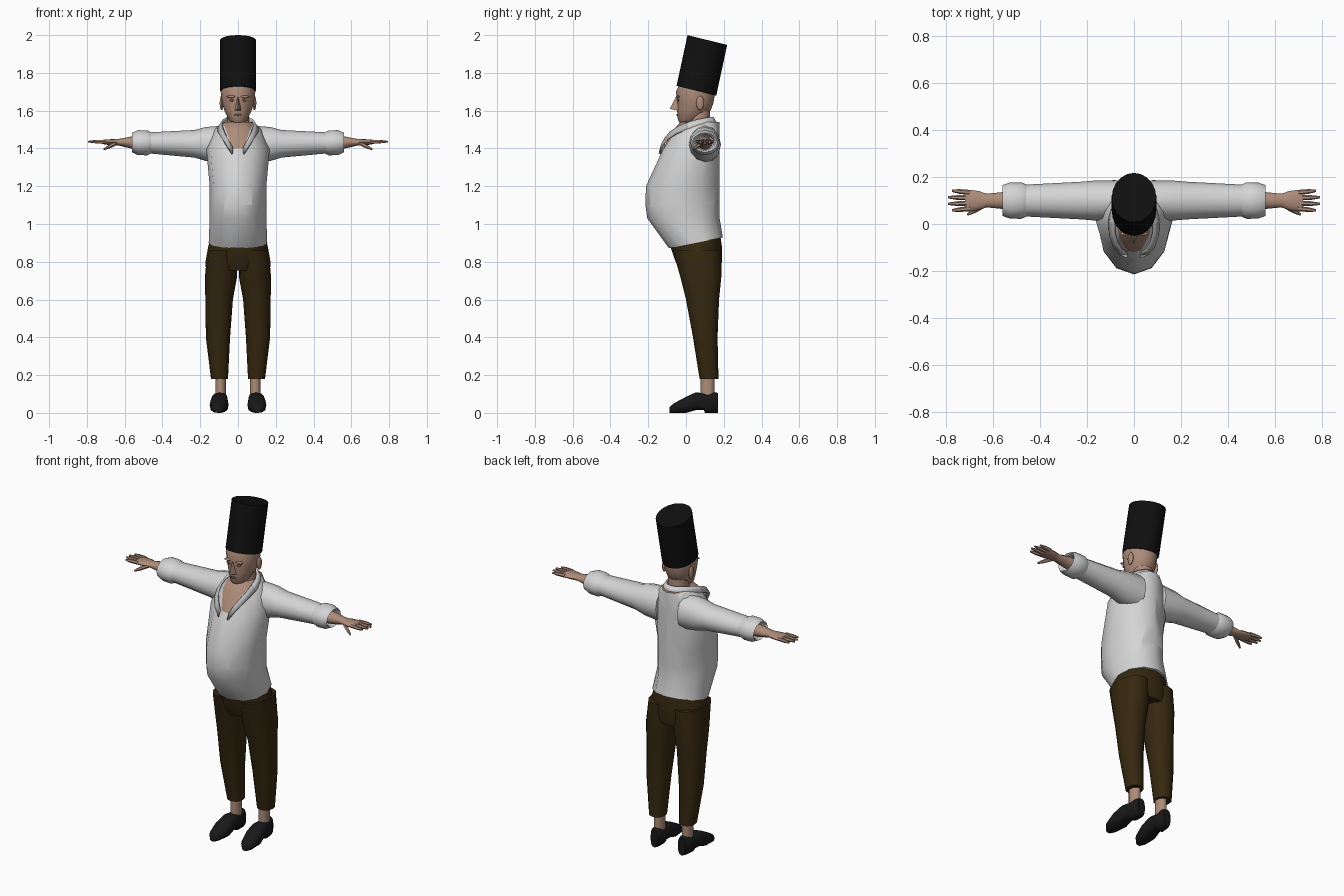
import bpy, bmesh, math
from mathutils import Vector

if "Cube" in bpy.data.objects:
    bpy.data.objects.remove(bpy.data.objects["Cube"], do_unlink=True)


def material(name, red, green, blue):
    mat = bpy.data.materials.new(name)
    mat.use_nodes = True
    colour = (red, green, blue, 1)
    mat.diffuse_color = colour
    shader = mat.node_tree.nodes["Principled BSDF"]
    shader.inputs["Base Color"].default_value = colour
    return mat


SHIRT = material("shirt white", .66, .66, .66)
COLLAR = material("collar grey", .48, .48, .48)
SKIN = material("skin", .42, .26, .19)
FEATURE = material("eye and lip brown", .2, .13, .1)
TROUSER = material("trouser brown", .036, .021, .005)
HAT = material("hat black", .005, .005, .005)
SHOE = material("shoe black", .009, .009, .01)


def oval(centre, u, v, sides=12, power=1):
    """Closed ring spanned by half-axes u and v; a power below one makes it boxier."""
    ring = []
    for i in range(sides):
        angle = math.tau * i / sides
        co, si = math.cos(angle), math.sin(angle)
        ring.append(Vector(centre)
                    + Vector(u) * math.copysign(abs(co) ** power, co)
                    + Vector(v) * math.copysign(abs(si) ** power, si))
    return ring


def slab(z, half_width, front, back, x=0, slope=0, power=1):
    """Horizontal ring given by its half-width, its front and its back."""
    depth = (back - front) / 2
    return oval((x, front + depth, z), (half_width, 0, 0), (0, depth, depth * slope), power=power)


def across(x, half_depth, half_height):
    """Ring around the slightly rising axis of the arm."""
    return oval((x, .1, 1.42 + .02 * x), (0, half_depth, 0), (0, 0, half_height))


def add_loft(bm, rings):
    loops = [[bm.verts.new(point) for point in ring] for ring in rings]
    for low, high in zip(loops, loops[1:]):
        for i in range(len(low)):
            bm.faces.new((low[i - 1], low[i], high[i], high[i - 1]))
    bm.faces.new(loops[0])
    bm.faces.new(loops[-1])


def finish(name, bm, materials, mirror=False):
    bmesh.ops.recalc_face_normals(bm, faces=bm.faces[:])
    mesh = bpy.data.meshes.new(name)
    bm.to_mesh(mesh)
    bm.free()
    for mat in materials:
        mesh.materials.append(mat)
    obj = bpy.data.objects.new(name, mesh)
    bpy.context.collection.objects.link(obj)
    bpy.ops.object.select_all(action='DESELECT')
    obj.select_set(True)
    bpy.context.view_layer.objects.active = obj
    bpy.ops.object.shade_smooth_by_angle(angle=math.radians(50))
    if mirror:
        obj.modifiers.new("mirror", 'MIRROR')
    return obj


def loft(name, mat, rings, mirror=False):
    bm = bmesh.new()
    add_loft(bm, rings)
    finish(name, bm, [mat], mirror)


def blob(name, mat, centre, size, mirror=False):
    bm = bmesh.new()
    bmesh.ops.create_uvsphere(bm, u_segments=12, v_segments=8, radius=1)
    bmesh.ops.scale(bm, vec=size, verts=bm.verts[:])
    bmesh.ops.translate(bm, vec=centre, verts=bm.verts[:])
    finish(name, bm, [mat], mirror)


# Shirt body: straight back, round belly, hem sloping down to the front
bm = bmesh.new()
rings = [slab(.9, .155, -.09, .195, slope=.2)]
for z, half_width, front in ((1.03, .15, -.205), (1.1, .15, -.215), (1.2, .15, -.212),
                             (1.4, .168, -.12), (1.5, .125, -.065), (1.54, .08, -.03)):
    rings.append(slab(z, half_width, front, .178))
add_loft(bm, rings)

# Open neck, cut into the front of the shirt body
neck_low, neck_half, neck_lean = 1.4, .03, .35
for side in (1, -1):
    bmesh.ops.bisect_plane(bm, geom=bm.verts[:] + bm.edges[:] + bm.faces[:],
                           plane_co=(side * neck_half, 0, neck_low),
                           plane_no=(side, 0, -neck_lean))
for face in bm.faces:
    middle = face.calc_center_median()
    rise = middle.z - neck_low
    if rise > 0 and middle.y < .08 and abs(middle.x) < neck_half + neck_lean * rise:
        face.material_index = 1
finish("shirt_body", bm, [SHIRT, SKIN])

# Sleeves, and rolled cuffs that turn back inside themselves
loft("sleeves", SHIRT, [across(.07, .085, .1), across(.17, .085, .09),
                        across(.23, .08, .073), across(.48, .067, .055)], mirror=True)
loft("cuffs", SHIRT, [across(.455, .066, .054), across(.48, .078, .066),
                      across(.53, .077, .066), across(.56, .066, .052),
                      across(.55, .055, .044), across(.5, .048, .038)], mirror=True)


# Collar: a strip that sweeps from the nape around the neck to the lapel tip
def collar_point(t, flare, drop):
    angle = math.pi * t
    return ((.07 + flare) * math.sin(angle) + .03 * t,
            .01 + (.13 + flare) * math.cos(angle),
            1.565 - drop - .16 * t ** 2.5)


bm = bmesh.new()
steps = 8
pairs = [[bm.verts.new(collar_point(i / steps, flare, drop))
          for flare, drop in ((0, 0), (.02, .035))] for i in range(steps + 1)]
for (top, bottom), (next_top, next_bottom) in zip(pairs, pairs[1:]):
    face = bm.faces.new((top, bottom, next_bottom, next_top))
    face.material_index = int(face.calc_center_median().y < 0)
collar = finish("collar", bm, [SHIRT, COLLAR], mirror=True)
thickness = collar.modifiers.new("thickness", 'SOLIDIFY')
thickness.thickness = .012
thickness.offset = 0


# Forearms and palms, with four fanned fingers and a lowered thumb
def add_digit(bm, root, tip):
    root, tip = Vector(root), Vector(tip)
    along = (tip - root).normalized()
    side = along.cross(Vector((0, 0, 1))).normalized()
    lift = side.cross(along)
    add_loft(bm, [oval(root.lerp(tip, t), side * radius, lift * radius, sides=6)
                  for t, radius in ((0, .011), (.6, .01), (1, .005))])


bm = bmesh.new()
add_loft(bm, [across(.49, .04, .036), across(.56, .036, .033), across(.63, .029, .018),
              across(.66, .04, .016), across(.7, .046, .014), across(.72, .042, .01)])
for i in range(4):
    spread = i - 1.5
    add_digit(bm, (.7, .1 + .023 * spread, 1.436),
              (.795 - .008 * spread ** 2, .1 + .028 * spread, 1.436))
add_digit(bm, (.64, .08, 1.43), (.71, .04, 1.395))
finish("arms_and_hands", bm, [SKIN], mirror=True)

# Neck and head
loft("neck", SKIN, [slab(1.46, .06, 0, .13), slab(1.6, .057, .02, .127)])
loft("head", SKIN, [slab(1.533, .025, -.03, .02), slab(1.55, .048, -.043, .07),
                    slab(1.6, .072, -.047, .13), slab(1.64, .084, -.047, .145),
                    slab(1.7, .092, -.053, .155), slab(1.74, .085, -.035, .145)])

# Nose wedge, ears, brows, eyes and lips
bm = bmesh.new()
for corner in ((0, -.045, 1.69), (0, -.086, 1.61), (.018, -.04, 1.6), (-.018, -.04, 1.6)):
    bm.verts.new(corner)
bmesh.ops.convex_hull(bm, input=bm.verts[:])
finish("nose", bm, [SKIN])
blob("ears", SKIN, (.087, .075, 1.64), (.01, .021, .038), mirror=True)
blob("brows", SKIN, (.036, -.041, 1.674), (.024, .009, .007), mirror=True)
blob("eyes", FEATURE, (.034, -.04, 1.655), (.014, .004, .006), mirror=True)
blob("lips", FEATURE, (0, -.046, 1.578), (.02, .005, .005))

# Tall hat, leaning back
loft("hat", HAT, [oval((0, y, z), (.095, 0, 0), (0, .105, -.026), sides=20)
                  for y, z in ((.055, 1.705), (.113, 1.974))])

# Trousers: hips, and legs that taper to the hem
loft("trouser_hips", TROUSER, [slab(.95, .14, -.08, .18), slab(.88, .158, -.083, .19),
                               slab(.8, .172, -.055, .19), slab(.755, .17, -.035, .183)])
loft("trouser_legs", TROUSER, [
    slab(z, half_width, front, back, x, power=.85) for z, x, half_width, front, back in (
        (.86, .082, .08, -.07, .188), (.72, .09, .085, -.03, .187),
        (.6, .1, .073, 0, .175), (.4, .106, .064, .037, .167),
        (.18, .098, .045, .072, .172))], mirror=True)

# Ankles
loft("ankles", SKIN, [slab(z, .028, .077, .152, x=.092) for z in (.08, .22)], mirror=True)

# Shoes: toes turned out, with a raised arch in front of the heel
rings = []
for y, half_width, top in ((-.088, .018, .03), (-.065, .038, .05), (0, .05, .085),
                           (.05, .044, .108), (.095, .038, .105), (.1, .038, .105),
                           (.15, .035, .11), (.17, .024, .105)):
    bottom = .014 if .03 < y < .1 else 0
    rings.append(oval((.1 - .06 * y, y, (top + bottom) / 2), (half_width, 0, 0),
                      (0, 0, (top - bottom) / 2), power=.75))
loft("shoes", SHOE, rings, mirror=True)
